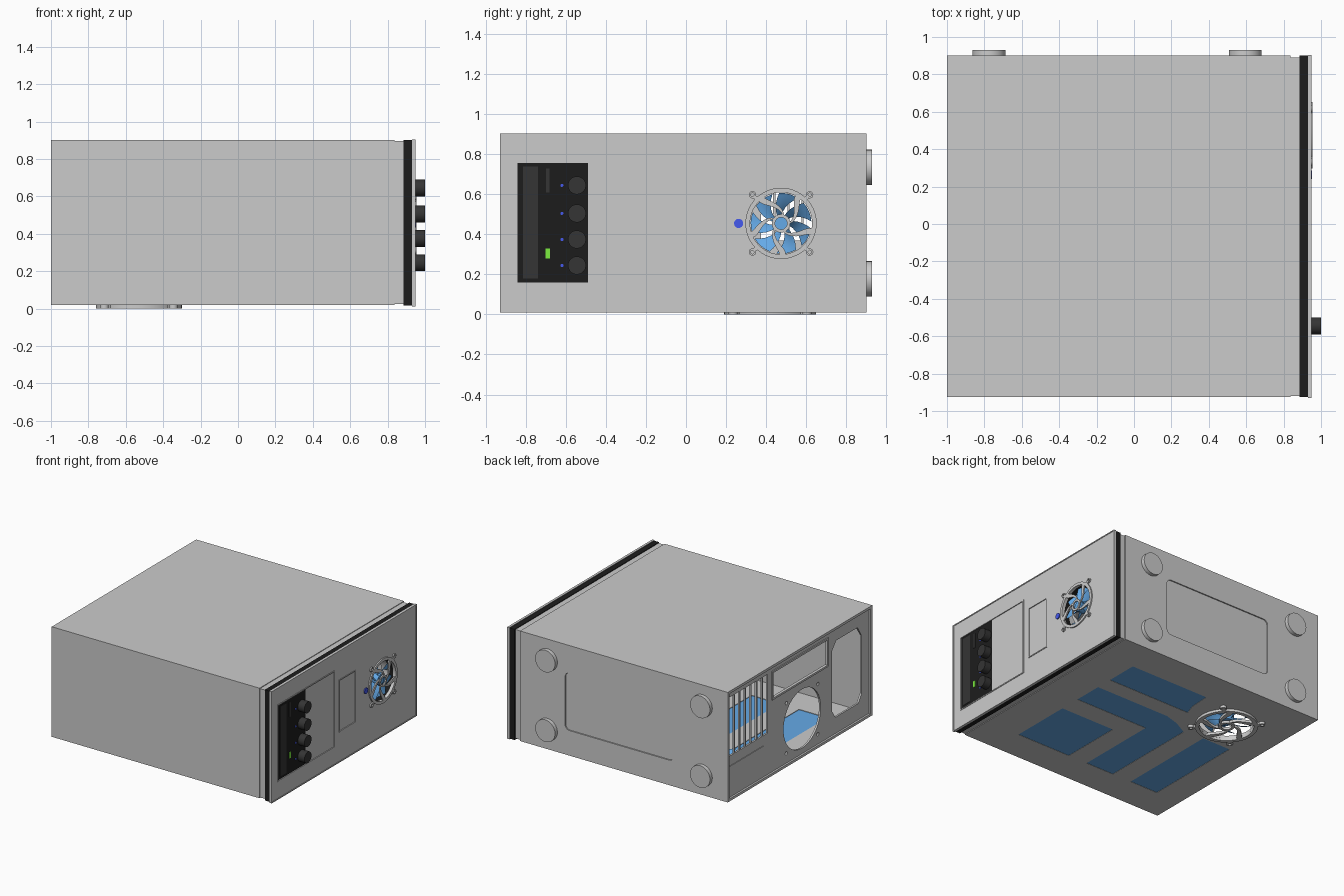
import bpy, bmesh, math

if "Cube" in bpy.data.objects:
    bpy.data.objects.remove(bpy.data.objects["Cube"])

BLUE, BLACK, DARK = (0.13, 0.4, 0.8), (0.012, 0.012, 0.012), (0.035, 0.035, 0.035)
GREEN, LED = (0.2, 0.85, 0.05), (0.06, 0.1, 0.85)
mats = {}


def paint(mesh, col):
    if col:
        if col not in mats:
            mats[col] = bpy.data.materials.new("colour_%d" % len(mats))
            mats[col].diffuse_color = (*col, 1)
        mesh.materials.append(mats[col])


def place(axis, u, v, w):
    return {'x': (w, u, v), 'y': (u, w, v), 'z': (u, v, w)}[axis]


def finish(name, bm, col):
    me = bpy.data.meshes.new(name)
    bm.to_mesh(me)
    bm.free()
    paint(me, col)
    ob = bpy.data.objects.new(name, me)
    bpy.context.collection.objects.link(ob)
    return ob


def plate(name, axis, loops, lo, hi, col=None):
    """Flat part: nested outlines become holes, thickness lo..hi along axis."""
    cu = bpy.data.curves.new(name, 'CURVE')
    cu.dimensions, cu.fill_mode = '2D', 'BOTH'
    cu.extrude = 0.5
    for pts in loops:
        sp = cu.splines.new('POLY')
        sp.points.add(len(pts) - 1)
        for p, (u, v) in zip(sp.points, pts):
            p.co = (u, v, 0, 1)
        sp.use_cyclic_u = True
    tmp = bpy.data.objects.new(name + "_tmp", cu)
    bpy.context.collection.objects.link(tmp)
    dg = bpy.context.evaluated_depsgraph_get()
    me = bpy.data.meshes.new_from_object(tmp.evaluated_get(dg))
    bm = bmesh.new()
    bm.from_mesh(me)
    bpy.data.objects.remove(tmp)
    bpy.data.meshes.remove(me)
    for v in bm.verts:
        v.co = place(axis, v.co.x, v.co.y, lo if v.co.z < 0 else hi)
    bmesh.ops.remove_doubles(bm, verts=bm.verts, dist=1e-5)
    bmesh.ops.recalc_face_normals(bm, faces=bm.faces)
    return finish(name, bm, col)


def rect(u0, v0, u1, v1):
    return [(u0, v0), (u1, v0), (u1, v1), (u0, v1)]


def circle(u, v, r, n=40):
    return [(u + r * math.cos(2 * math.pi * i / n), v + r * math.sin(2 * math.pi * i / n)) for i in range(n)]


def rounded(u0, v0, u1, v1, r, n=6):
    pts = []
    for k, (cu, cv) in enumerate(rect(u0 + r, v0 + r, u1 - r, v1 - r)):
        for i in range(n + 1):
            a = math.pi * (1 + k / 2) + math.pi / 2 * i / n
            pts.append((cu + r * math.cos(a), cv + r * math.sin(a)))
    return pts


def fan(name, axis, cu, cv, s, lo, hi, deep):
    """Ring grille with swirled arms, and a seven-blade rotor centred at depth 'deep'."""
    plate(name + "_ring", axis, [circle(cu, cv, .178 * s, 56), circle(cu, cv, .155 * s, 56)], lo, hi)
    plate(name + "_hub_ring", axis, [circle(cu, cv, .046 * s), circle(cu, cv, .03 * s)], lo, hi)
    for k in range(5):
        left, right = [], []
        for i in range(9):
            t = i / 8
            r = s * (.04 + .12 * t)
            a = 2 * math.pi * k / 5 + 1.0 * math.sin(t * math.pi / 2)
            w = .18 + .12 * math.sin(math.pi * t)
            for side, d in ((left, -w / 2), (right, w / 2)):
                side.append((cu + r * math.cos(a + d), cv + r * math.sin(a + d)))
        plate(name + "_arm", axis, [left + right[::-1]], lo, hi)
    # screw ears
    for su in (-1, 1):
        for sv in (-1, 1):
            u, v = cu + su * .143 * s, cv + sv * .143 * s
            plate(name + "_ear", axis, [circle(u, v, .018 * s, 20), circle(u, v, .009 * s, 20)], lo, hi)
            a, b = cu + su * .118 * s, cv + sv * .118 * s
            d = .009 * s
            plate(name + "_ear_link", axis, [[(a - d * su, b + d * sv), (u - d * su, v), (u, v - d * sv),
                                              (a + d * su, b - d * sv)]], lo, hi)
    # rotor
    plate(name + "_hub", axis, [circle(cu, cv, .042 * s)], deep - .03, deep + .03, BLUE)
    bm = bmesh.new()
    for k in range(7):
        rows = []
        for i in range(6):
            t = i / 5
            r = s * (.04 + .112 * t)
            row = []
            for j in range(5):
                f = j / 4 - .5
                a = 2 * math.pi * k / 7 - .5 * t + f * (.55 + .12 * t)
                row.append(bm.verts.new(place(axis, cu + r * math.cos(a), cv + r * math.sin(a), deep + f * .045)))
            rows.append(row)
        for p, q in zip(rows, rows[1:]):
            for j in range(4):
                bm.faces.new((p[j], p[j + 1], q[j + 1], q[j]))
    finish(name + "_blades", bm, BLUE)


# case shell: top, two sides, bottom with windows
plate("case_top", 'z', [rect(-1, -.925, .83, .9)], .88, .9)
plate("case_left_side", 'y', [rect(-1, .02, .83, .88)], -.925, -.905)
panel = rounded(-.52, .22, .44, .68, .04)
plate("case_right_side", 'y', [rect(-1, .02, .83, .88), panel], .88, .9)
plate("side_recess_panel", 'y', [rounded(-.519, .221, .439, .679, .04)], .878, .892)
windows = [
    [(.54, .63), (-.16, .63), (-.17, .46), (-.2, .37), (.54, .37)],
    [(.54, .235), (-.12, .235), (-.24, .2), (-.36, .135), (-.36, -.67), (-.11, -.67), (-.11, 0), (.54, 0)],
    rect(.06, -.67, .54, -.17),
    rect(-.78, -.67, -.53, .155)]
FX, FY = -.53, .42
plate("case_bottom", 'z', [rect(-1, -.905, .83, .88), circle(FX, FY, .2, 48)] + windows, .02, .04)
for w in windows:
    plate("blue_window", 'z', [w], .022, .036, BLUE)
fan("bottom_fan", 'z', FX, FY, 1.29, 0, .02, .07)

# feet
for x in (-.775, .595):
    for z in (.178, .735):
        plate("foot", 'y', [circle(x, z, .088)], .9, .93)

# rear panel: card slots, port opening, fan opening, power supply opening
slots = [rect(.375 + i * .071, .37, .435 + i * .071, .84) for i in range(7)]
psu = [(-.48, .17), (-.77, .17), (-.81, .23), (-.81, .7), (-.76, .78), (-.49, .78), (-.44, .72), (-.44, .23)]
screws = [circle(-.06 + a * .2, .32 + b * .2, .014, 12) for a in (-1, 1) for b in (-1, 1)]
ports = rect(-.37, .63, .31, .83)
plate("rear_panel", 'x', [rect(-.905, .04, .88, .88), circle(-.06, .32, .235, 48), psu, ports]
      + slots + screws, -.985, -.97)
plate("port_frame", 'x', [rect(-.385, .615, .325, .845), ports], -.993, -.975)
plate("rear_lower_plate", 'x', [rect(.43, .1, .87, .29)], -.99, -.98)

# front bezel layers with fan opening
CY, CZ = .475, .455
hole = circle(CY, CZ, .158, 48)
plate("bezel_base", 'x', [rect(-.92, .025, .89, .895), hole], .835, .885)
plate("bezel_lip", 'x', [rect(-.925, .02, .9, .9), hole], .822, .838)
plate("bezel_black_band", 'x', [rect(-.925, .015, .9, .9), hole], .885, .93, BLACK)
bay = rect(-.85, .15, -.125, .767)
cover = rect(-.072, .25, .14, .67)
plate("front_panel", 'x', [rect(-.93, .01, .903, .903), hole, bay, cover], .93, .945)
plate("front_rim", 'x', [rect(-.93, .01, .903, .903), rect(-.922, .018, .895, .895)], .945, .949)
plate("bay_frame", 'x', [bay, rect(-.841, .159, -.134, .758)], .93, .949)
plate("cover_frame", 'x', [cover, rect(-.064, .258, .132, .662)], .93, .949)
plate("small_cover", 'x', [rect(-.064, .258, .132, .662)], .92, .942)
plate("bay_door", 'x', [rect(-.49, .159, -.134, .758)], .92, .942)
fan("front_fan", 'x', CY, CZ, 1, .945, .955, .9)
plate("power_button", 'x', [circle(.263, CZ, .023, 24)], .94, .952, LED)

# control unit with knobs and lights
plate("control_unit", 'x', [rect(-.841, .159, -.49, .758)], .92, .942, BLACK)
plate("control_strip", 'x', [rect(-.815, .18, -.74, .74)], .93, .945, DARK)
plate("control_slot", 'x', [rect(-.7, .61, -.682, .73)], .93, .945, DARK)
plate("green_light", 'x', [rect(-.702, .28, -.68, .33)], .93, .946, GREEN)
for z in (.645, .505, .375, .245):
    plate("knob", 'x', [circle(-.545, z, .045, 32)], .935, 1, DARK)
    plate("blue_light", 'x', [circle(-.62, z, .008, 12)], .935, .946, LED)

bpy.ops.object.select_all(action='SELECT')
bpy.context.view_layer.objects.active = bpy.context.selected_objects[0]
bpy.ops.object.shade_smooth_by_angle(angle=math.radians(30))

for m in bpy.data.materials:
    if m.users and not m.is_grease_pencil:
        m.use_nodes = True
        m.node_tree.nodes["Principled BSDF"].inputs["Base Color"].default_value = m.diffuse_color
